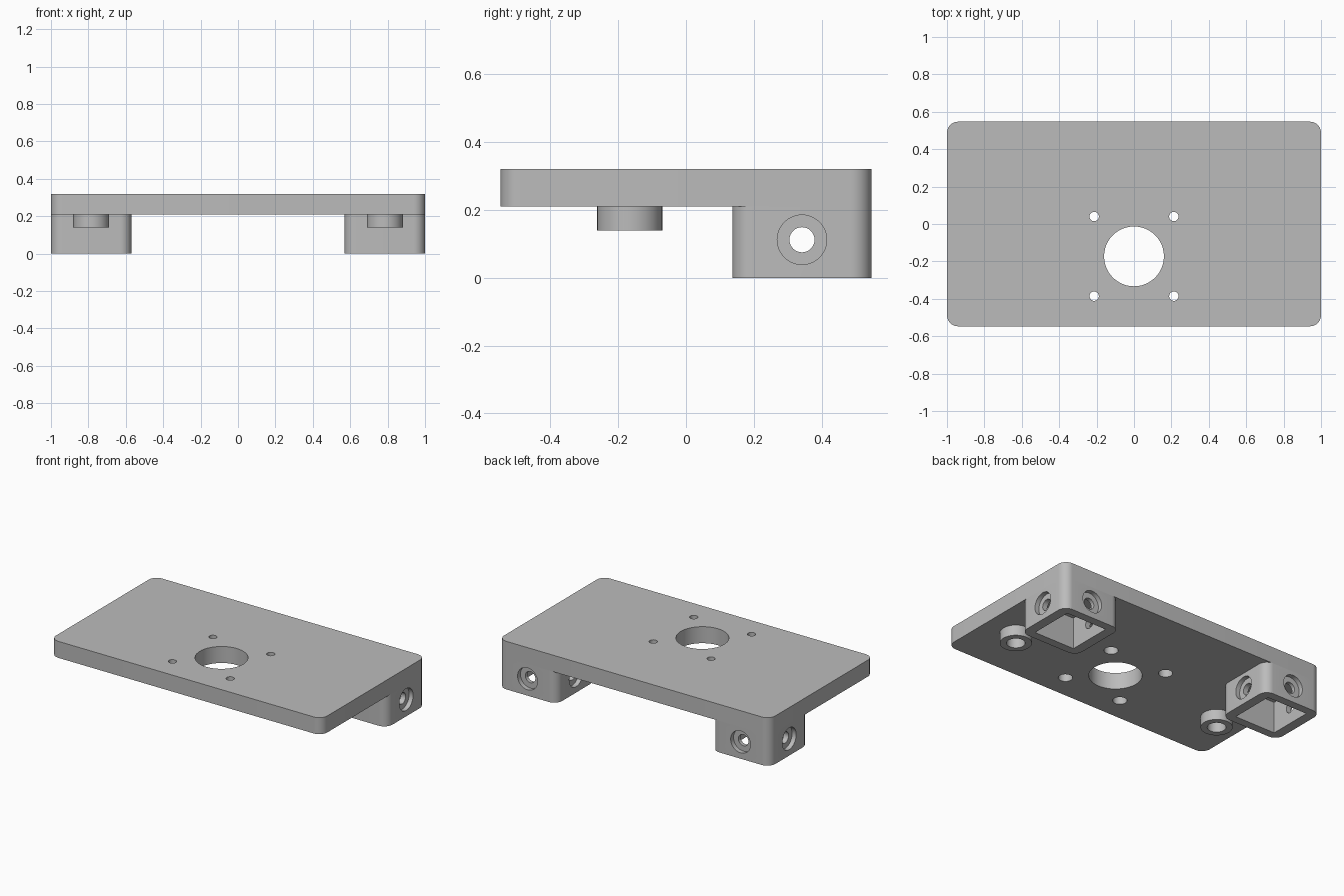
import bpy, bmesh, math
from mathutils import Matrix, Vector

cube = bpy.data.objects.get("Cube")
if cube:
    bpy.data.objects.remove(cube, do_unlink=True)

grey = bpy.data.materials.new("plain grey")
grey.use_nodes = True
COLOUR = (0.5, 0.5, 0.5, 1)
grey.diffuse_color = COLOUR
grey.node_tree.nodes["Principled BSDF"].inputs["Base Color"].default_value = COLOUR


def finish(bm, name):
    mesh = bpy.data.meshes.new(name)
    bm.to_mesh(mesh)
    bm.free()
    obj = bpy.data.objects.new(name, mesh)
    bpy.context.collection.objects.link(obj)
    return obj


def block(name, low, high, radius=0.0):
    """Box between two corners, with rounded upright edges."""
    low, high = Vector(low), Vector(high)
    bm = bmesh.new()
    bmesh.ops.create_cube(bm, size=1)
    bmesh.ops.scale(bm, vec=high - low, verts=bm.verts)
    bmesh.ops.translate(bm, vec=(low + high) / 2, verts=bm.verts)
    if radius:
        upright = [e for e in bm.edges
                   if abs(e.verts[0].co.z - e.verts[1].co.z) > 0.01]
        bmesh.ops.bevel(bm, geom=upright, offset=radius, segments=10,
                        profile=0.5, affect='EDGES')
    return finish(bm, name)


def rod(name, start, end, radius):
    """Cylinder running from one point to another."""
    start, end = Vector(start), Vector(end)
    axis = end - start
    turn = axis.to_track_quat('Z', 'Y').to_matrix().to_4x4()
    bm = bmesh.new()
    bmesh.ops.create_cone(bm, cap_ends=True, segments=48, radius1=radius,
                          radius2=radius, depth=axis.length,
                          matrix=Matrix.Translation((start + end) / 2) @ turn)
    return finish(bm, name)


def cut(obj, cutters):
    """Subtract the cutters, then bake the result and remove them."""
    for cutter in cutters:
        mod = obj.modifiers.new("cut", 'BOOLEAN')
        mod.operation, mod.solver, mod.object = 'DIFFERENCE', 'EXACT', cutter
        cutter.hide_render = True
    graph = bpy.context.evaluated_depsgraph_get()
    mesh = bpy.data.meshes.new_from_object(obj.evaluated_get(graph))
    obj.modifiers.clear()
    obj.data = mesh
    for cutter in cutters:
        bpy.data.objects.remove(cutter, do_unlink=True)
    mesh.materials.clear()
    mesh.materials.append(grey)
    bpy.ops.object.select_all(action='DESELECT')
    obj.select_set(True)
    bpy.context.view_layer.objects.active = obj
    bpy.ops.object.shade_smooth_by_angle(angle=math.radians(30))


DEPTH, UNDER, TOP = 0.547, 0.21, 0.32
LEG_X, LEG_Y, HOLE_Z = 0.785, 0.342, 0.112
CORNER, SINK = 0.06, 0.03

# Plate with a large opening and four screw holes recessed from below
plate = block("plate", (-1, -DEPTH, UNDER), (1, DEPTH, TOP), CORNER)
cutters = [rod("opening", (0, -0.173, 0), (0, -0.173, 1), 0.16)]
for x in (-0.213, 0.213):
    for y in (-0.386, 0.04):
        cutters.append(rod("screw_hole", (x, y, 0), (x, y, 1), 0.025))
        cutters.append(rod("screw_recess", (x, y, 0), (x, y, UNDER + 0.05), 0.043))
cut(plate, cutters)

for side, sx in (("left", 1), ("right", -1)):
    # Hollow leg, drilled through both sides and the back
    cx = LEG_X * sx
    half_x, half_y, inner = 1 - LEG_X, DEPTH - LEG_Y, 0.15
    leg = block(side + "_leg", (cx - half_x, LEG_Y - half_y, 0),
                (cx + half_x, LEG_Y + half_y, UNDER), CORNER)
    cutters = [
        block("socket", (cx - inner, LEG_Y - inner, -0.1),
              (cx + inner, LEG_Y + inner, 1)),
        rod("side_hole", (cx - 0.4, LEG_Y, HOLE_Z), (cx + 0.4, LEG_Y, HOLE_Z), 0.037),
        rod("back_hole", (cx, LEG_Y, HOLE_Z), (cx, 1, HOLE_Z), 0.037),
        rod("back_recess", (cx, DEPTH - SINK, HOLE_Z), (cx, 1, HOLE_Z), 0.073)]
    for d in (-1, 1):
        cutters.append(rod("side_recess", (cx + d * (half_x - SINK), LEG_Y, HOLE_Z),
                           (cx + d * 0.4, LEG_Y, HOLE_Z), 0.073))
    cut(leg, cutters)

    # Round boss under the front of the plate
    boss = rod(side + "_boss", (cx, -0.166, 0.14), (cx, -0.166, UNDER), 0.096)
    cut(boss, [rod("boss_hole", (cx, -0.166, 0), (cx, -0.166, 1), 0.056)])
